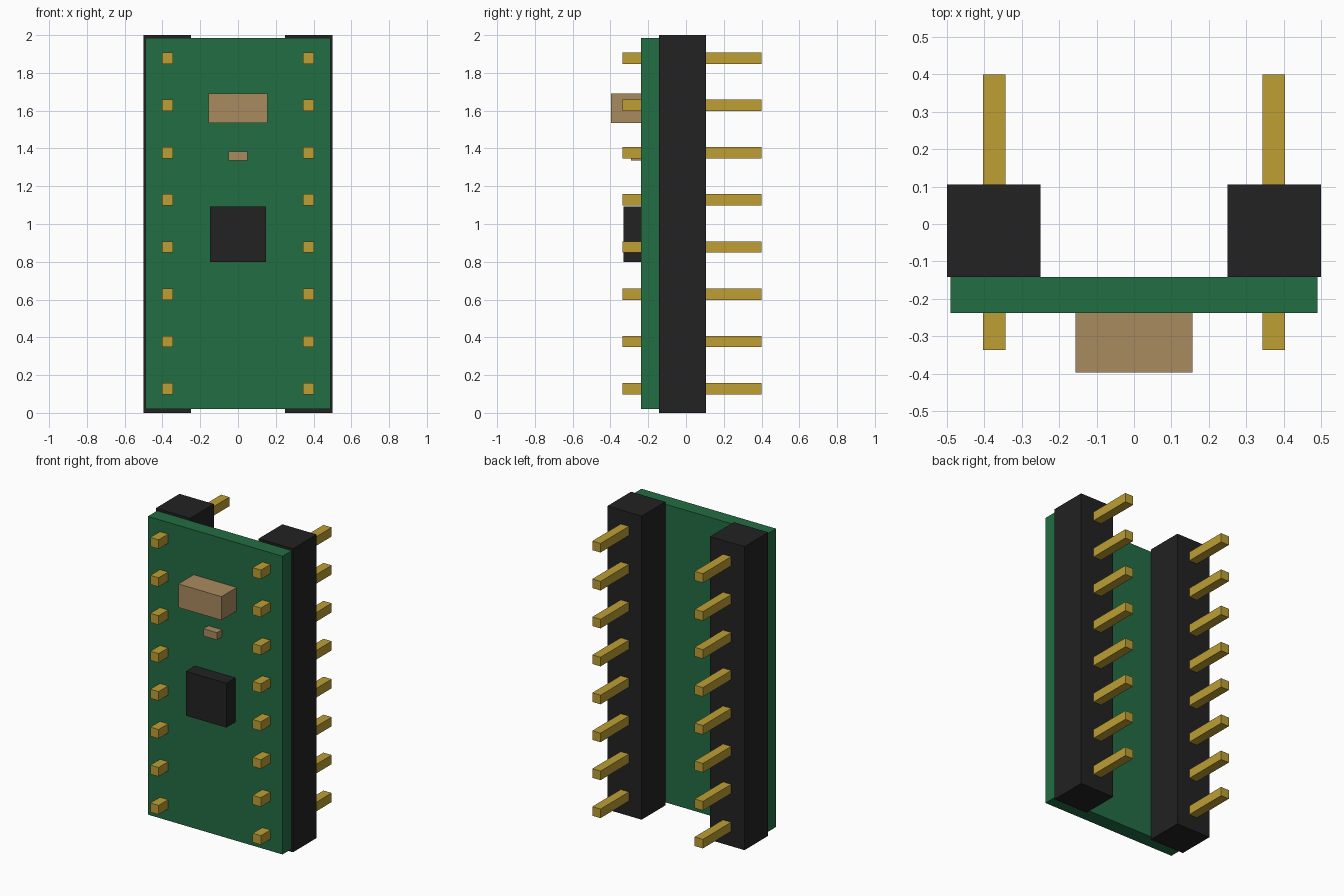
import bpy
import bmesh
from mathutils import Vector

cube = bpy.data.objects.get("Cube")
if cube:
    bpy.data.objects.remove(cube, do_unlink=True)


def material(name, rgb):
    mat = bpy.data.materials.new(name)
    mat.use_nodes = True
    mat.diffuse_color = (*rgb, 1)
    mat.node_tree.nodes["Principled BSDF"].inputs["Base Color"].default_value = (*rgb, 1)
    return mat


GREEN = material("board green", (0.016, 0.153, 0.056))
BLACK = material("black plastic", (0.016, 0.016, 0.016))
GOLD = material("gold", (0.51, 0.347, 0.034))
TAN = material("tan ceramic", (0.402, 0.258, 0.114))


def box(name, low, high, mat):
    """Box spanning two opposite corners, with its origin at the centre."""
    low, high = Vector(low), Vector(high)
    bm = bmesh.new()
    bmesh.ops.create_cube(bm, size=1)
    bmesh.ops.scale(bm, vec=high - low, verts=bm.verts)
    mesh = bpy.data.meshes.new(name)
    bm.to_mesh(mesh)
    bm.free()
    mesh.materials.append(mat)
    obj = bpy.data.objects.new(name, mesh)
    obj.location = (low + high) / 2
    bpy.context.collection.objects.link(obj)
    return obj


# Circuit board and the components on its front
box("circuit_board", (-0.491, -0.238, 0.02), (0.491, -0.142, 1.985), GREEN)
box("chip", (-0.147, -0.332, 0.8), (0.147, -0.238, 1.092), BLACK)
box("large_capacitor", (-0.157, -0.397, 1.535), (0.157, -0.238, 1.69), TAN)
box("small_capacitor", (-0.05, -0.29, 1.335), (0.05, -0.238, 1.383), TAN)

# Pin headers: a plastic strip on each side with eight square pins through it
PIN_HALF = 0.03
for side, sign in (("left", 1), ("right", -1)):
    x = sign * 0.375
    box(f"{side}_header_strip", (x - 0.125, -0.142, 0), (x + 0.125, 0.105, 2), BLACK)
    px = sign * 0.373
    for i in range(8):
        z = 0.128 + 0.25 * i
        box(f"{side}_pin_{i + 1}", (px - PIN_HALF, -0.337, z - PIN_HALF),
            (px + PIN_HALF, 0.4, z + PIN_HALF), GOLD)
